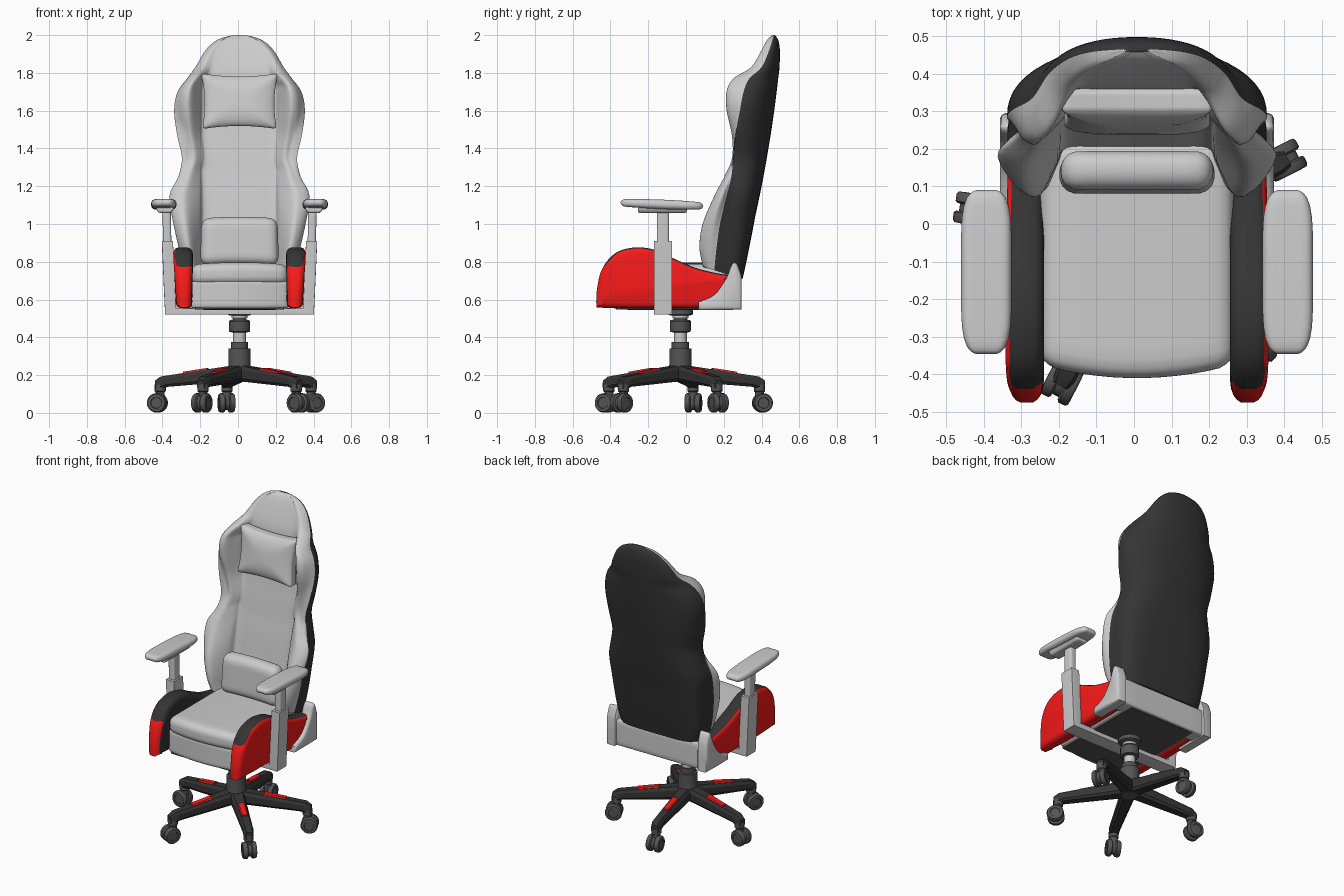
import bpy, bmesh, math
from mathutils import Matrix, Vector

if "Cube" in bpy.data.objects:
    bpy.data.objects.remove(bpy.data.objects["Cube"])

CX = 0.008  # symmetry plane of the chair


def material(name, rgb):
    m = bpy.data.materials.new(name)
    m.diffuse_color = (*rgb, 1)
    m.use_nodes = True
    m.node_tree.nodes["Principled BSDF"].inputs["Base Color"].default_value = m.diffuse_color
    return m


BLACK = material("black", (0.035, 0.035, 0.035))
DARK = material("dark_grey", (0.09, 0.09, 0.09))
RED = material("red", (0.95, 0.01, 0.01))


def make(name, bm, mats=(None,), mirror=False, M=None, angle=40):
    if M:
        bm.transform(M)
    bmesh.ops.recalc_face_normals(bm, faces=bm.faces)
    me = bpy.data.meshes.new(name)
    bm.to_mesh(me)
    bm.free()
    for m in mats:
        me.materials.append(m)
    me.shade_smooth()
    me.set_sharp_from_angle(angle=math.radians(angle))
    ob = bpy.data.objects.new(name, me)
    ob.location.x = CX
    bpy.context.collection.objects.link(ob)
    if mirror:
        ob.modifiers.new("mirror", 'MIRROR')
    return ob


def spline(P, m):
    """Catmull-Rom through rows of any dimension."""
    out, n = [], len(P)
    for i in range(n - 1):
        rows = [P[max(i - 1, 0)], P[i], P[i + 1], P[min(i + 2, n - 1)]]
        for k in range(m):
            t = k / m
            out.append([0.5 * (2 * b + (c - a) * t + (2 * a - 5 * b + 4 * c - d) * t * t
                               + (3 * b - a - 3 * c + d) * t ** 3) for a, b, c, d in zip(*rows)])
    return out + [list(P[-1])]


def loft(rings):
    bm = bmesh.new()
    V = [[bm.verts.new(p) for p in r] for r in rings]
    n = len(V[0])
    for a, b in zip(V, V[1:]):
        for i in range(n):
            bm.faces.new((a[i], a[(i + 1) % n], b[(i + 1) % n], b[i]))
    bm.faces.new(V[0])
    bm.faces.new(V[-1])
    return bm


def lathe(name, profile, mat, M, seg=28):
    rings = [[(r * math.cos(2 * math.pi * i / seg), r * math.sin(2 * math.pi * i / seg), z)
              for i in range(seg)] for r, z in profile]
    return make(name, loft(rings), (mat,), M=M)


def rbox(name, c, h, r, n=12, warp=None, mat=None, mirror=False):
    """Rounded box, optionally warped in local coordinates."""
    bm = bmesh.new()
    bmesh.ops.create_cube(bm, size=2)
    bmesh.ops.subdivide_edges(bm, edges=bm.edges[:], cuts=n, use_grid_fill=True)
    for v in bm.verts:
        p = Vector([math.sin(max(-1, min(1, u)) * math.pi / 2) * k for u, k in zip(v.co, h)])
        q = Vector([max(r - k, min(k - r, u)) for u, k in zip(p, h)])
        p = q + (p - q).normalized() * r
        if warp:
            p = Vector(warp(*p))
        v.co = p + Vector(c)
    return make(name, bm, (mat,), mirror)


def slab(outline, layers):
    """Side outline (y, z) swept across x; layers are (x, inset), inset with mitred corners."""
    P = [Vector(p) for p in outline]
    n = len(P)
    s = 1 if sum(P[i - 1].x * P[i].y - P[i].x * P[i - 1].y for i in range(n)) > 0 else -1
    rings = []
    for x, d in layers:
        ring = []
        for i, p in enumerate(P):
            e = (p - P[i - 1]).normalized()
            t = (e + (P[(i + 1) % n] - p).normalized()).normalized()
            k = s * d / max(.5, t.dot(e))
            ring.append((x, p.x - t.y * k, p.y + t.x * k))
        rings.append(ring)
    return loft(rings)


# Star base with five arms and twin-wheel casters
HUB = Matrix.Translation((0, -0.03, 0))


def beam(rows):
    return loft([[(r, y * w, lo + (hi - lo) * k) for y, k in
                  ((-.7, 0), (.7, 0), (1, .2), (1, .75), (.7, 1), (-.7, 1), (-1, .75), (-1, .2))]
                 for r, w, lo, hi in rows])


for i in range(5):
    M = HUB @ Matrix.Rotation(math.radians(27 + 72 * i), 4, 'Z')
    make(f"base_arm_{i}", beam([(.02, .042, .168, .253), (.39, .03, .138, .197), (.42, .03, .125, .192),
                                (.45, .022, .125, .172)]), (BLACK,), M=M, angle=30)
    make(f"arm_inlay_{i}", beam([(.17, .024, .2, .238), (.3, .02, .18, .218)]), (RED,), M=M)
    lathe(f"caster_stem_{i}", [(.024, .05), (.024, .11), (.03, .115), (.03, .15)], DARK,
          M @ Matrix.Translation((.425, 0, 0)), 16)
    A = M @ Matrix.Translation((.44, 0, .053)) @ Matrix.Rotation(math.pi / 2, 4, 'X')
    lathe(f"caster_hood_{i}", [(.038, -.018), (.038, .018)], DARK, A)
    for s in (-1, 1):
        lathe(f"caster_wheel_{i}_{'a' if s > 0 else 'b'}",
              [(.045, s * .01), (.051, s * .015), (.051, s * .034), (.046, s * .041),
               (.03, s * .042), (.028, s * .038)], DARK, A)

# Gas lift column
lathe("lower_column", [(.05, .166), (.06, .18), (.06, .24), (.058, .26), (.058, .34), (.046, .342), (.046, .375)],
      DARK, HUB)
lathe("piston", [(.034, .36), (.034, .5), (.042, .502), (.042, .53)], None, HUB)
lathe("lift_collar", [(.035, .425), (.054, .43), (.056, .44), (.056, .485), (.05, .492), (.035, .494)], DARK, HUB)
lathe("tilt_mechanism", [(.05, .515), (.068, .522), (.068, .56)], DARK, HUB)
rbox("seat_underside", (0, -.05, .558), (.235, .32, .012), .005, 4, mat=DARK)


# Seat
def seat_warp(x, y, z):
    u = x / .255
    return x, y - .035 * (1 - u * u) * max(0, -y / .3), z + .012 * (1 - u * u) * (1 if z > 0 else 0)


rbox("seat_base", (0, -.065, .625), (.26, .3, .073), .02, warp=seat_warp)
rbox("seat_cushion", (0, -.075, .732), (.258, .3, .053), .045, 16, warp=seat_warp)
rbox("rear_panel", (0, .235, .635), (.315, .052, .085), .012, 6)

# Side bolsters: red outside, black along the top and inside
top = spline([(-.475, .557), (-.472, .65), (-.445, .76), (-.375, .845), (-.27, .876), (-.16, .862),
              (-.06, .815), (.05, .768), (.16, .74), (.225, .73)], 5)
bm = slab(top + [[.225, .64], [.225, .557], [.1, .555], [-.1, .555], [-.3, .555]],
          [(.247, .035), (.25, .02), (.258, .008), (.272, 0), (.318, 0), (.333, .006), (.341, .016), (.345, .03)])
bmesh.ops.bisect_plane(bm, geom=bm.verts[:] + bm.edges[:] + bm.faces[:],
                       plane_co=(0, 0, 1.21), plane_no=(0, -1, 1))
bmesh.ops.recalc_face_normals(bm, faces=bm.faces)
for f in bm.faces:
    c, n = f.calc_center_median(), f.normal
    f.material_index = int(c.z - c.y > 1.21 or n.x < -.9 or (n.z > .3 and c.x < .335 and c.y > -.43))
for v in bm.verts:
    v.co.x += .045 * (v.co.z - .72) * (v.co.x - .25) / .09
    v.co.x = .297 + (v.co.x - .297) * (1 - .25 * max(0, (-.4 - v.co.y) / .075) ** 2)
make("seat_bolsters", bm, (RED, BLACK), True)

# Hinge covers
cover = spline([(.065, .587), (.15, .625), (.212, .71), (.243, .785), (.27, .788), (.293, .725)], 4)
make("hinge_covers", slab(cover + [[.295, .64], [.295, .547], [.2, .545], [.065, .545]],
                          [(.29, .012), (.3, 0), (.35, 0), (.36, .005), (.364, .014)]), mirror=True)

# Backrest: z, shell width, wing width, back y, seam y, wing front y, panel y
ROWS = [(.74, .292, .29, .30, .15, .095, .20), (.85, .315, .318, .325, .16, .077, .21),
        (1.0, .335, .35, .358, .18, .095, .235), (1.15, .345, .37, .39, .215, .155, .26),
        (1.25, .322, .322, .41, .24, .205, .28), (1.35, .305, .283, .428, .25, .245, .297),
        (1.47, .33, .302, .448, .262, .245, .318), (1.6, .346, .324, .467, .285, .22, .335),
        (1.7, .328, .316, .48, .305, .22, .348), (1.77, .278, .275, .488, .335, .255, .356),
        (1.83, .234, .228, .495, .40, .345, .370), (1.92, .18, .172, .497, .44, .40, .405),
        (1.975, .117, .11, .488, .458, .43, .433), (2.0, .035, .033, .47, .465, .458, .46)]
NS = 14
rings = []
for z, ws, wg, yb, ys, yf, yp in spline(ROWS, 5):
    xi = min(.2, wg * .66)
    p = .4 + .55 * max(0, min(1, (z - .8) / .9))  # boxy at the bottom, round at the top
    half = []
    for k in range(NS):
        a = k / NS * math.pi / 2
        half.append((ws * math.sin(a) ** p, ys + (yb - ys) * math.cos(a) ** p))
    half += [tuple(p) for p in spline([(ws, ys), (wg, ys * .55 + yf * .45), (wg - .2 * (wg - xi), yf + .006),
                                       (wg - .5 * (wg - xi), yf), (xi + .012, yf * .35 + yp * .65),
                                       (xi - .012, yp), (xi * .5, yp + .002), (0, yp + .003)], 4)]
    full = half + [(-x, y) for x, y in half[-2:0:-1]]
    tilt = .3 * max(0, 1 - (z - .74) / .3)
    rings.append([(x, y, z + tilt * (.2 - y)) for x, y in full])
bm = loft(rings)
n = len(rings[0])
bm.faces.ensure_lookup_table()
for i, f in enumerate(bm.faces):
    f.material_index = int(i % n < NS or i % n >= n - NS or len(f.verts) > 4)
make("backrest", bm, (None, BLACK), angle=60)


# Head and lumbar pillows
def pinch(x, y, z):
    u, v = x / .2, z / .145
    e = max(abs(u), abs(v)) ** 3
    return x * (1 - .08 * (1 - v * v) - .03 * (1 - v) / 2), y * (1 - .5 * e) + .15 * z, z * (1 - .11 * (1 - u * u))


rbox("head_pillow", (0, .305, 1.65), (.204, .06, .147), .022, 16, pinch)
rbox("lumbar_pillow", (0, .137, .905), (.208, .052, .125), .048, 14,
     lambda x, y, z: (x * (1 - .125 * (z + .125)), y + .06 * z, z + .008 * (1 - (x / .2) ** 2)))

# Armrests
lean = lambda x, y, z: (x + .045 * z, y, z)
rbox("arm_brackets", (.373, -.122, .715), (.03, .048, .195), .003, 3, lean, mirror=True)
rbox("arm_crossbar", (0, -.122, .537), (.385, .048, .017), .003, 3)
rbox("arm_posts", (.384, -.122, .97), (.022, .032, .11), .012, 6, lambda x, y, z: (x + .02 * z, y, z), mirror=True)
rbox("arm_plates", (.395, -.125, 1.074), (.043, .13, .016), .012, 8,
     lambda x, y, z: (x * (1 + 12 * z), y, z), mirror=True)
rbox("arm_pads", (.401, -.128, 1.104), (.067, .218, .025), .024, 14,
     lambda x, y, z: (x * (1 - .4 * abs(y / .218) ** 6), y, z * (1 - .25 * (y / .218) ** 2) - .04 * y), mirror=True)
